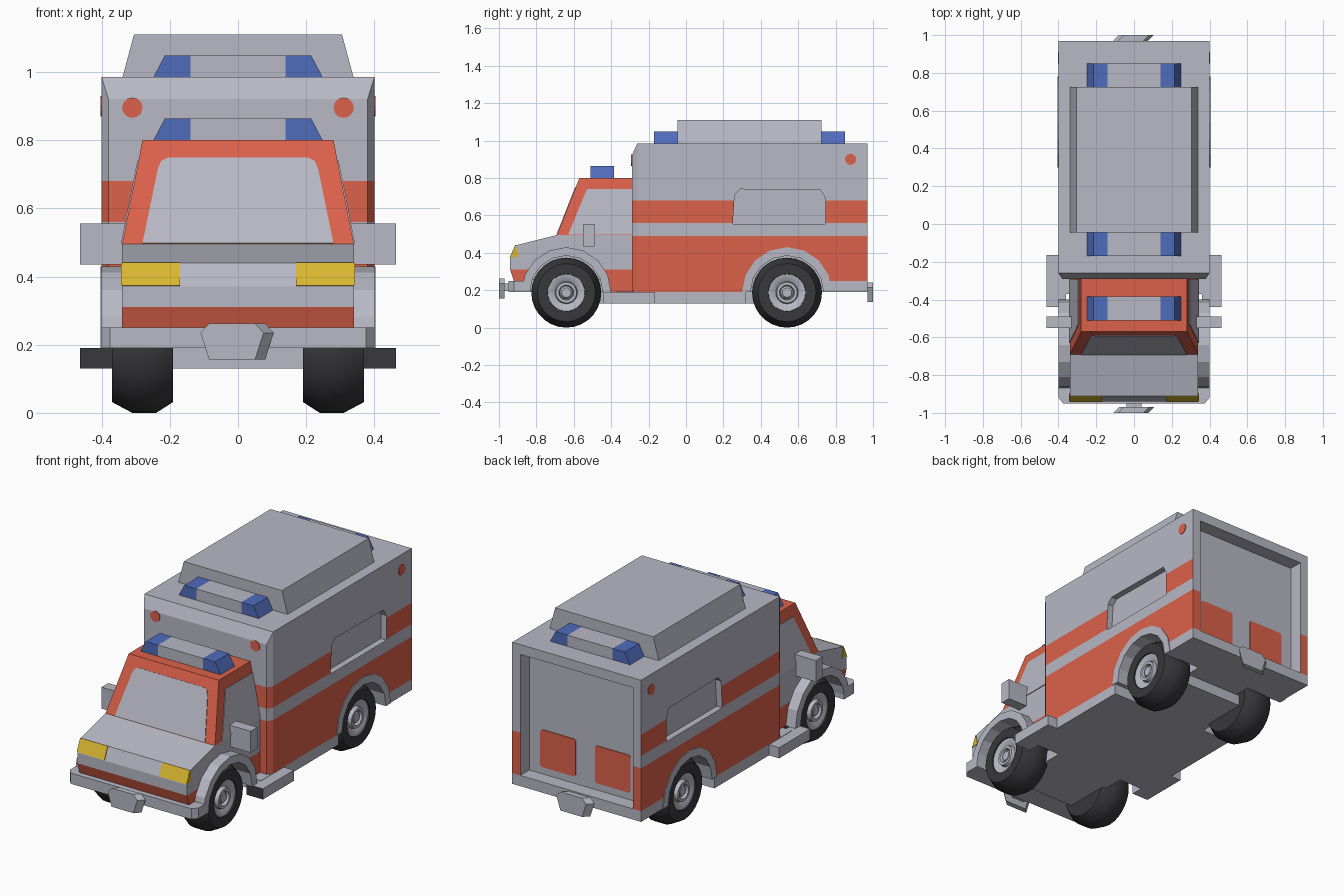
import bpy, bmesh, math
from mathutils import Vector

if "Cube" in bpy.data.objects:
    bpy.data.objects.remove(bpy.data.objects["Cube"], do_unlink=True)


def material(name, rgb):
    m = bpy.data.materials.new(name)
    m.use_nodes = True
    m.diffuse_color = (*rgb, 1)
    m.node_tree.nodes["Principled BSDF"].inputs["Base Color"].default_value = (*rgb, 1)
    return m


GREY = material("light grey", (0.48, 0.48, 0.56))
RED = material("orange red", (0.72, 0.12, 0.07))
BLUE = material("light blue", (0.08, 0.15, 0.50))
YELLOW = material("headlight yellow", (0.70, 0.48, 0.03))
DARK = material("tyre black", (0.04, 0.04, 0.045))
SIDES = (("left", 1), ("right", -1))


def finish(bm, name, mats=(GREY,), rule=None, smooth=False):
    bmesh.ops.recalc_face_normals(bm, faces=bm.faces)
    bm.normal_update()
    if rule:
        for f in bm.faces:
            f.material_index = rule(f.calc_center_median(), f.normal)
    me = bpy.data.meshes.new(name)
    bm.to_mesh(me)
    bm.free()
    for m in mats:
        me.materials.append(m)
    ob = bpy.data.objects.new(name, me)
    bpy.context.collection.objects.link(ob)
    if smooth:
        bpy.ops.object.select_all(action='DESELECT')
        ob.select_set(True)
        bpy.context.view_layer.objects.active = ob
        bpy.ops.object.shade_smooth_by_angle(angle=math.radians(35))
    return ob


def loft(rings):
    """Skin a row of rings with equal point counts and cap both ends."""
    bm = bmesh.new()
    rows = [[bm.verts.new(p) for p in r] for r in rings]
    n = len(rows[0])
    for a, b in zip(rows, rows[1:]):
        for i in range(n):
            j = (i + 1) % n
            bm.faces.new((a[i], a[j], b[j], b[i]))
    bm.faces.new(rows[0])
    bm.faces.new(rows[-1])
    return bm


def prism(profile, x0, x1):
    """Extrude a (y, z) profile along x."""
    return loft([[(x, y, z) for y, z in profile] for x in (x0, x1)])


def box(x0, x1, y0, y1, z0, z1):
    return prism([(y0, z0), (y1, z0), (y1, z1), (y0, z1)], x0, x1)


def slice_at(bm, axis, value):
    co, no = Vector(), Vector()
    co[axis], no[axis] = value, 1
    bmesh.ops.bisect_plane(bm, geom=bm.verts[:] + bm.edges[:] + bm.faces[:],
                           plane_co=co, plane_no=no)


def arc(y, z, r, n, a0=0.0, a1=360.0):
    step = [math.radians(a0 + (a1 - a0) * i / n) for i in range(n + 1)]
    return [(y + r * math.cos(a), z + r * math.sin(a)) for a in step]


def cut(target, bm):
    tool = finish(bm, "cutter", ())
    tool.hide_render = True
    mod = target.modifiers.new("cut", 'BOOLEAN')
    mod.operation, mod.solver, mod.object = 'DIFFERENCE', 'EXACT', tool
    bpy.ops.object.select_all(action='DESELECT')
    bpy.context.view_layer.objects.active = target
    target.select_set(True)
    bpy.ops.object.modifier_apply(modifier=mod.name)
    bpy.data.objects.remove(tool, do_unlink=True)


def plate(name, pts, mat):
    bm = bmesh.new()
    bm.faces.new([bm.verts.new(p) for p in pts])
    ob = finish(bm, name, (mat,))
    mod = ob.modifiers.new("thickness", 'SOLIDIFY')
    mod.thickness, mod.offset = 0.007, 0


# Rear compartment with chamfered front and painted bands
def section(y, x, top):
    return [(-x, y, 0.19), (x, y, 0.19), (x, y, top), (-x, y, top)]


bm = loft([section(-0.29, 0.38, 0.92), section(-0.26, 0.40, 0.985), section(0.97, 0.40, 0.985)])
for z in (0.25, 0.49, 0.56, 0.68):
    slice_at(bm, 2, z)
slice_at(bm, 1, 0.54)


def body_paint(c, n):
    if abs(n.z) > 0.5 or (c.y > 0.54 and c.z < 0.25):
        return 0
    return int(c.z < 0.49 or (0.56 < c.z < 0.68 and n.y < 0.5))


body = finish(bm, "rear_compartment", (GREY, RED), body_paint)

# Bonnet and lower cab
nose = [(-0.92, 0.25), (-0.94, 0.31), (-0.94, 0.37), (-0.91, 0.44), (-0.69, 0.495),
        (-0.28, 0.495), (-0.28, 0.19), (-0.64, 0.19), (-0.64, 0.25)]
bm = prism(nose, -0.34, 0.34)
slice_at(bm, 2, 0.31)
bonnet = finish(bm, "bonnet", (GREY, RED), lambda c, n: int(c.z < 0.31 and abs(n.z) < 0.7))

# Upper cab
cab = loft([[(-x, y, z), (x, y, z), (x, -0.28, z), (-x, -0.28, z)]
            for x, y, z in ((0.34, -0.69, 0.495), (0.28, -0.57, 0.80))])
finish(cab, "upper_cab", (RED,))


def slope(z):
    return (z - 0.495) / 0.305


shield = [(0.28, 0.497), (0.235, 0.715), (0.225, 0.738), (0.205, 0.748)]
shield += [(-x, z) for x, z in reversed(shield)]
plate("windscreen", [(x, -0.69 + 0.12 * slope(z), z) for x, z in shield], GREY)

# Rear door recess
cut(body, box(-0.35, 0.35, 0.89, 1.1, 0.25, 0.93))
for x in (-0.17, 0.17):
    plate("rear_door_panel", [(x + dx, 0.89, z) for dx, z in
                              ((-0.11, 0.30), (-0.10, 0.29), (0.10, 0.29), (0.11, 0.30),
                               (0.11, 0.49), (0.10, 0.50), (-0.10, 0.50), (-0.11, 0.49))], RED)

window = [(0.25, 0.555), (0.745, 0.555), (0.745, 0.69), (0.72, 0.735),
          (0.29, 0.74), (0.26, 0.71)]
pane = [(-0.63, 0.497), (-0.53, 0.74), (-0.29, 0.74), (-0.29, 0.497)]
tyre = [(0.19, 0.09), (0.19, 0.155), (0.24, 0.187), (0.31, 0.187), (0.37, 0.155),
        (0.37, 0.10), (0.34, 0.095)]
rim = [(0.30, 0.10), (0.363, 0.10), (0.363, 0.09), (0.345, 0.06), (0.365, 0.055),
       (0.365, 0.04), (0.345, 0.035), (0.36, 0.025), (0.36, 0.005)]

for side, s in SIDES:
    # Side windows
    cut(body, prism(window, s * 0.365, s * 0.5))
    plate(side + "_cab_window", [(s * (0.34 - 0.06 * slope(z)), y, z) for y, z in pane], GREY)

    # Wheels, wells and arches
    for end, y, shell in (("front", -0.64, bonnet), ("rear", 0.54, body)):
        cut(shell, prism(arc(y, 0.187, 0.2, 24)[:-1], s * 0.17, s * 0.5))
        for part, shape, mat in (("tyre", tyre, DARK), ("wheel_rim", rim, GREY)):
            bm = loft([[(s * x, py, pz) for py, pz in arc(y, 0.187, r, 28)[:-1]]
                       for x, r in shape])
            finish(bm, f"{side}_{end}_{part}", (mat,), smooth=True)
        outer = arc(y, 0.19, 0.24, 8, 0, 180)
        inner = arc(y, 0.19, 0.195, 8, 180, 0)
        edge = 0.40 if end == "front" else 0.404
        # The strip is skinned segment by segment from one foot to the other
        quads = [[(s * 0.30, *o), (s * edge, *o), (s * edge, *i), (s * 0.30, *i)]
                 for o, i in zip(outer, reversed(inner))]
        finish(loft(quads), f"{side}_{end}_wheel_arch")

    # Mirror, step and headlight
    finish(box(s * 0.33, s * 0.463, -0.55, -0.49, 0.435, 0.555), side + "_mirror")
    finish(box(s * 0.36, s * 0.463, -0.44, -0.165, 0.13, 0.19), side + "_step",
           (GREY, DARK), lambda c, n: int(n.y < -0.5))
    plate(side + "_headlight", [(s * x, y, z) for x, y, z in
                                ((0.17, -0.94, 0.372), (0.34, -0.94, 0.372),
                                 (0.34, -0.91, 0.44), (0.17, -0.91, 0.44))], YELLOW)
    plate(side + "_headlight_end", [(s * 0.34, -0.94, 0.375), (s * 0.34, -0.895, 0.38),
                                    (s * 0.34, -0.91, 0.44)], YELLOW)

    # Round marker lamps
    plate(side + "_front_marker", [(x, -0.29, z) for x, z in arc(s * 0.31, 0.895, 0.03, 12)[:-1]], RED)
    plate(side + "_side_marker", [(s * 0.40, y, z) for y, z in arc(0.88, 0.90, 0.03, 12)[:-1]], RED)

# Underbody, sills and front bumper
finish(box(-0.40, 0.40, -0.37, 0.32, 0.13, 0.192), "sill")
finish(box(-0.215, 0.215, -0.75, 0.65, 0.13, 0.192), "chassis")
finish(box(-0.18, 0.18, -0.85, -0.28, 0.19, 0.26), "front_floor")
plan = [(-0.40, -0.83), (-0.40, -0.92), (-0.375, -0.95), (0.375, -0.95), (0.40, -0.92), (0.40, -0.83)]
finish(loft([[(x, y, z) for x, y in plan] for z in (0.19, 0.25)]), "front_bumper")

# Tow plates, slanted in plan
hook = [(-0.095, 0.235), (-0.07, 0.262), (0.065, 0.262), (0.09, 0.235), (0.065, 0.157), (-0.07, 0.157)]
for name, s, dz in (("front_tow_plate", -1, 0), ("rear_tow_plate", 1, -0.02)):
    finish(loft([[(x + s * shift, s * y, z + dz) for x, z in hook]
                 for shift, y in ((-0.015, 0.97), (0.015, 1.0))]), name)
    finish(box(-0.04, 0.04, s * 0.93, s * 0.975, 0.195, 0.235), name + "_mount")

# Roof pod
pod = [(-0.34, 0.98), (0.34, 0.98), (0.305, 1.11), (-0.305, 1.11)]
finish(loft([[(x, y, z) for x, z in pod] for y in (-0.045, 0.725)]), "roof_pod")

# Light bars
for name, y, z in (("cab_light_bar", -0.51, 0.80), ("front_light_bar", -0.17, 0.985),
                   ("rear_light_bar", 0.725, 0.985)):
    bar = [(-0.248, z), (0.248, z), (0.215, z + 0.063), (-0.215, z + 0.063)]
    bm = loft([[(x, d, h) for x, h in bar] for d in (y, y + 0.125)])
    for x in (-0.14, 0.14):
        slice_at(bm, 0, x)
    finish(bm, name, (GREY, BLUE), lambda c, n: int(abs(c.x) > 0.14))
